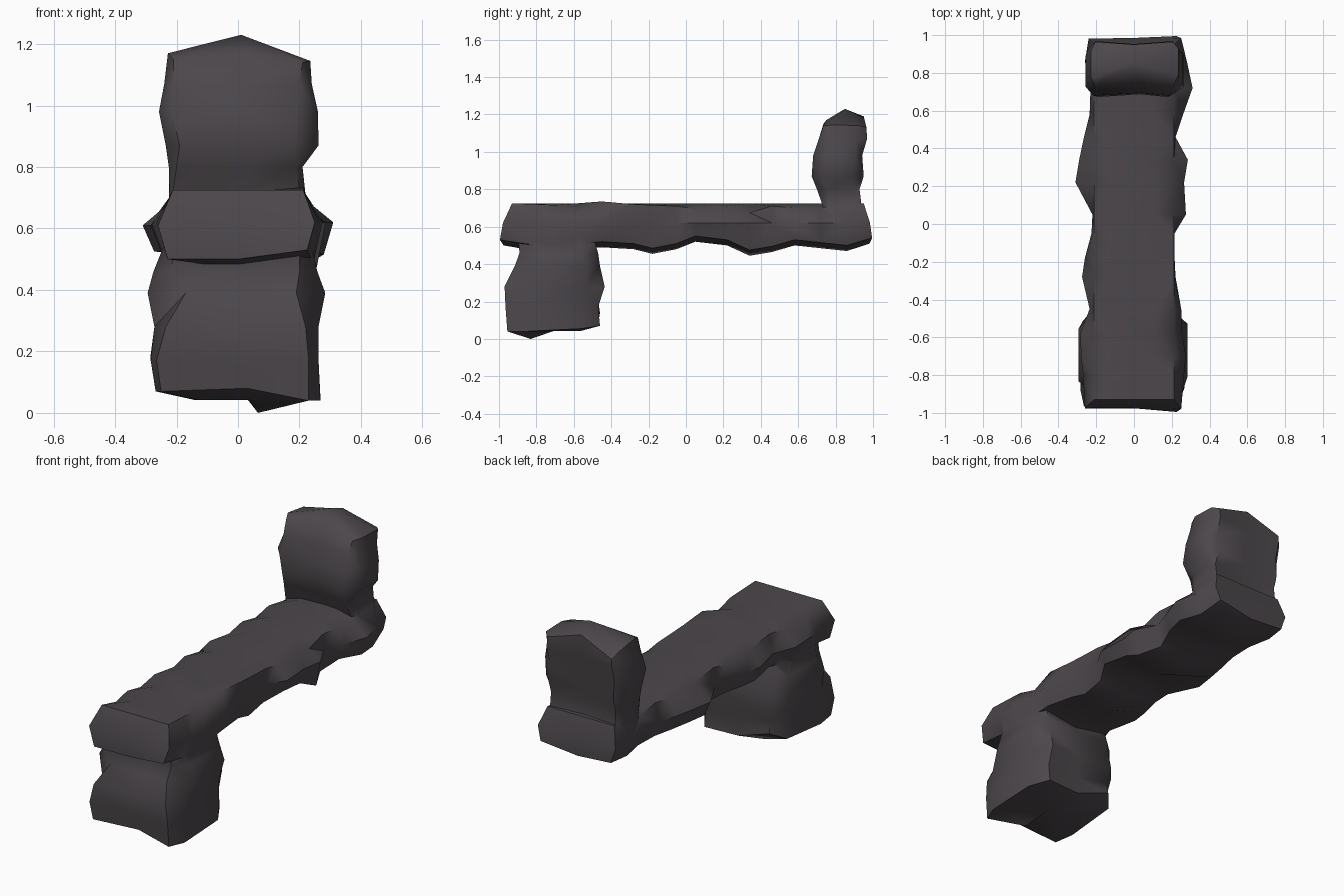
import bpy, bmesh, math

rock = bpy.data.materials.new("dark_grey_rock")
rock.diffuse_color = (0.072, 0.063, 0.070, 1)


def loft(name, rings, start, end):
    """Skin closed rings of equal length and close both ends to a centre point."""
    bm = bmesh.new()
    vr = [[bm.verts.new(p) for p in r] for r in rings]
    n = len(vr[0])
    for a, b in zip(vr, vr[1:]):
        for i in range(n):
            j = (i + 1) % n
            bm.faces.new((a[i], a[j], b[j], b[i]))
    for ring, tip in ((vr[0], start), (vr[-1], end)):
        c = bm.verts.new(tip)
        for i in range(n):
            bm.faces.new((ring[i], ring[(i + 1) % n], c))
    bmesh.ops.triangulate(bm, faces=bm.faces)
    bmesh.ops.recalc_face_normals(bm, faces=bm.faces)
    me = bpy.data.meshes.new(name)
    bm.to_mesh(me)
    bm.free()
    ob = bpy.data.objects.new(name, me)
    bpy.context.collection.objects.link(ob)
    me.materials.append(rock)
    return ob


# Long slab: y, left ridge x, right ridge x, underside z, right top edge z
slab = [
    (-0.93, -0.26, 0.25, 0.50, 0.725), (-0.80, -0.27, 0.265, 0.47, 0.72),
    (-0.70, -0.28, 0.275, 0.47, 0.715), (-0.58, -0.285, 0.255, 0.48, 0.68),
    (-0.45, -0.235, 0.25, 0.49, 0.735),
    (-0.28, -0.275, 0.22, 0.48, 0.72), (-0.18, -0.26, 0.215, 0.455, 0.715),
    (-0.05, -0.225, 0.215, 0.48, 0.71), (0.05, -0.22, 0.275, 0.52, 0.695),
    (0.22, -0.31, 0.265, 0.50, 0.71), (0.34, -0.29, 0.285, 0.445, 0.675),
    (0.46, -0.265, 0.22, 0.465, 0.71), (0.58, -0.235, 0.26, 0.50, 0.70),
    (0.72, -0.23, 0.31, 0.485, 0.70), (0.86, -0.26, 0.28, 0.47, 0.72),
    (0.95, -0.24, 0.25, 0.51, 0.725),
]
rings = []
last = len(slab) - 1
for k, (y, xl, xr, zb, zt) in enumerate(slab):
    e = {0: -0.065, last: 0.045}.get(k, 0)             # bulging ends
    el = e * 0.7
    w = (-1) ** k
    zl = 0.725 if k in (0, last) else 0.705 + 0.012 * w  # left top edge
    rings.append([(-0.212, y, zl), (-0.11, y, 0.725), (0.11, y, 0.725), (0.212, y, zt),
                  (xr, y + e * 0.75, 0.62),
                  (xr * 0.9, y + e, zb + 0.03),
                  (0, y + e * 0.7, zb), (xl * 0.88, y + el, 0.525 if k else 0.5),
                  (xl, y + el, 0.61)])
body = loft("stone_body", rings, (0.0, -0.975, 0.62), (0.0, 0.985, 0.60))


def column(levels, dent):
    """Rings around z. Level: z, left x, right x, front y, back y, front edge x left and right."""
    out = []
    for k, (z, xl, xr, yf, yb, cl, cr) in enumerate(levels):
        s = 0.03 * (-1) ** k
        ym, d = (yf + yb) / 2, yb - yf
        out.append([(cl, yf, z), (0.03, yf + dent, z), (cr, yf, z),
                    (xr, ym - d * (0.29 + s), z), (xr, ym + d * (0.32 - s), z),
                    (0.205, yb, z), (0.0, yb - dent, z), (-0.205, yb, z),
                    (xl, ym + d * (0.32 + s), z), (xl, ym - d * (0.29 - s), z)])
    return out


# Upright head block, rim rounded off at the back corners
head = column([
    (0.66, -0.225, 0.225, 0.75, 0.945, -0.22, 0.21), (0.80, -0.225, 0.21, 0.70, 0.928, -0.20, 0.19),
    (0.87, -0.235, 0.262, 0.672, 0.95, -0.19, 0.18), (0.98, -0.257, 0.26, 0.68, 0.942, -0.215, 0.19),
    (1.07, -0.24, 0.24, 0.71, 0.968, -0.21, 0.20), (1.15, -0.228, 0.235, 0.735, 0.965, -0.21, 0.21),
], 0.015)
top = (1.15, 1.17, 1.14, 1.145, 1.14, 1.13, 1.19, 1.11, 1.15, 1.17)
head[-1] = [(x, y, h) for (x, y, z), h in zip(head[-1], top)]
head_ob = loft("head_block", head, (0, 0.85, 0.66), (0.01, 0.85, 1.23))

# Foot block under the front end, chipped at the bottom and at the front left
foot = column([
    (0.06, -0.268, 0.268, -0.955, -0.46, -0.25, 0.23), (0.17, -0.284, 0.262, -0.965, -0.47, -0.265, 0.23),
    (0.28, -0.272, 0.262, -0.97, -0.435, -0.235, 0.22), (0.39, -0.294, 0.284, -0.915, -0.46, -0.17, 0.19),
    (0.46, -0.275, 0.258, -0.89, -0.47, -0.22, 0.20), (0.56, -0.235, 0.235, -0.90, -0.50, -0.2, 0.2),
], 0.012)
lift = (0.07, 0.08, 0.04, 0.04, 0.055, 0.07, 0.07, 0.14, 0.10, 0.07)
foot[0] = [(x, y, h) for (x, y, z), h in zip(foot[0], lift)]
foot[1][7] = (-0.205, -0.47, 0.21)
foot[1][8] = (foot[1][8][0], foot[1][8][1], 0.19)
base = [(x * 0.6 + 0.02, -0.71 + (y + 0.7) * 0.6, 0.042) for x, y, z in foot[0]]
base[2] = (0.065, -0.83, 0.0)
foot_ob = loft("foot_block", [base] + foot, (0.03, -0.7, 0.045), (0, -0.7, 0.56))

# Fuse the three blocks into one continuous stone body
bpy.context.view_layer.objects.active = body
body.select_set(True)
for part in (head_ob, foot_ob):
    m = body.modifiers.new("fuse", 'BOOLEAN')
    m.operation, m.solver, m.object = 'UNION', 'EXACT', part
    bpy.ops.object.modifier_apply(modifier=m.name)
    bpy.data.objects.remove(part)
bpy.ops.object.shade_smooth_by_angle(angle=math.radians(50))
